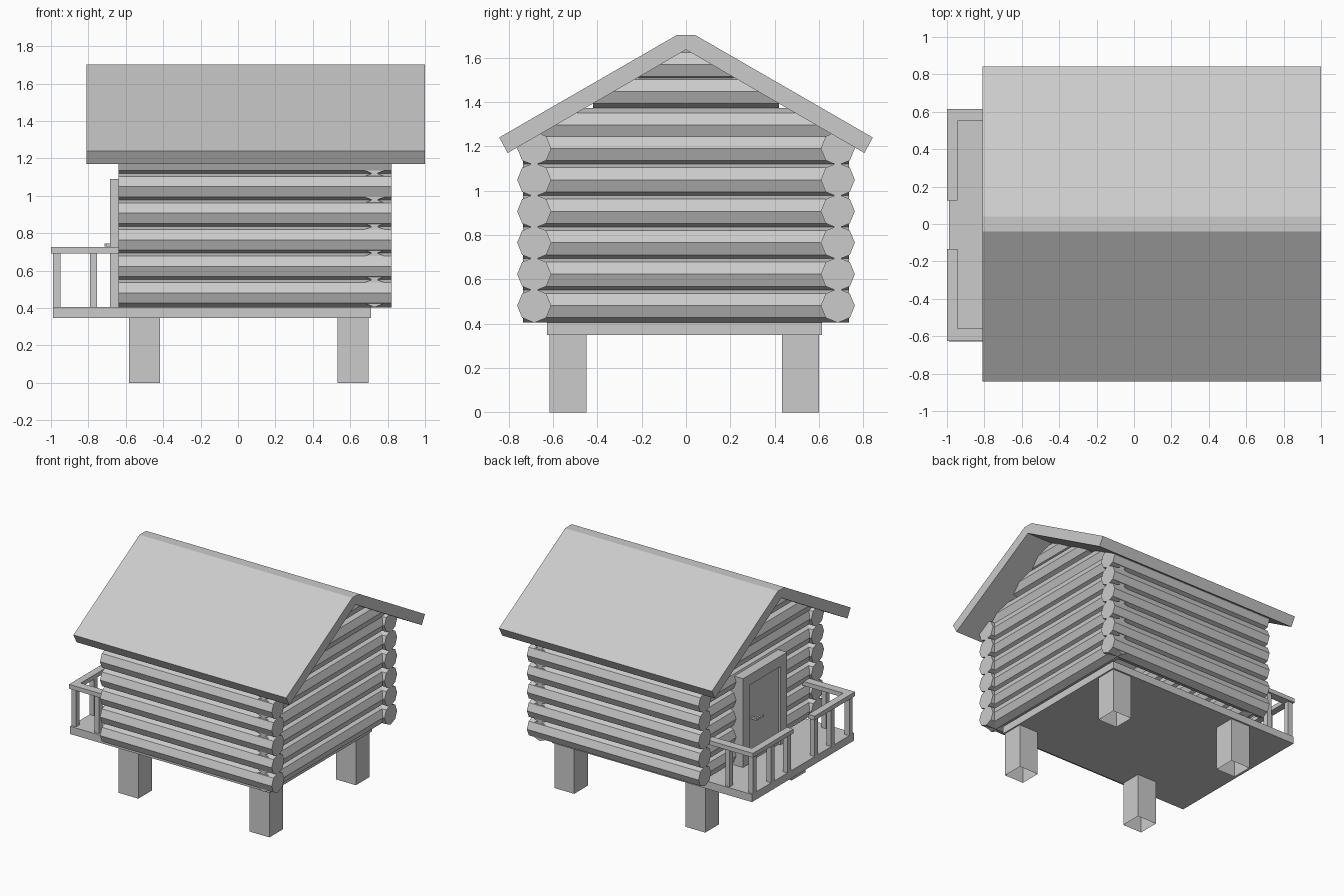
import bpy, bmesh
from math import cos, sin, pi

if "Cube" in bpy.data.objects:
    bpy.data.objects.remove(bpy.data.objects["Cube"])

R = 0.077           # log radius
PITCH = 0.142       # log spacing
SLOPE = 0.578       # roof slope


def finish(name, bm):
    bmesh.ops.recalc_face_normals(bm, faces=bm.faces[:])
    me = bpy.data.meshes.new(name)
    bm.to_mesh(me)
    bm.free()
    ob = bpy.data.objects.new(name, me)
    bpy.context.collection.objects.link(ob)
    return ob


def box(name, x0, x1, y0, y1, z0, z1, open_bottom=False):
    bm = bmesh.new()
    bmesh.ops.create_cube(bm, size=1)
    for v in bm.verts:
        v.co.x = x0 if v.co.x < 0 else x1
        v.co.y = y0 if v.co.y < 0 else y1
        v.co.z = z0 if v.co.z < 0 else z1
    ob_faces = [min(bm.faces, key=lambda f: f.calc_center_median().z)]
    bmesh.ops.recalc_face_normals(bm, faces=bm.faces[:])
    if open_bottom:
        bmesh.ops.delete(bm, geom=ob_faces, context='FACES_ONLY')
    return finish(name, bm)


def prism(name, ends):
    """Join two matching outlines into a capped solid."""
    bm = bmesh.new()
    a, b = [[bm.verts.new(p) for p in e] for e in ends]
    n = len(a)
    bm.faces.new(a)
    bm.faces.new(b[::-1])
    for i in range(n):
        bm.faces.new((a[i], b[i], b[(i + 1) % n], a[(i + 1) % n]))
    return finish(name, bm)


def octagon(c, z):
    return [(c + R * cos(i * pi / 4), z + R * sin(i * pi / 4)) for i in range(8)]


def side_log(name, y, z, x0, x1):
    prism(name, [[(x, p, q) for p, q in octagon(y, z)] for x in (x0, x1)])


def end_log(name, x, z, half):
    # ends are trimmed so they stay inside the roof slab
    prism(name, [[(p, s * min(half, (1.67 - q) / SLOPE), q)
                  for p, q in octagon(x, z)] for s in (-1, 1)])


# side and end walls of stacked logs
for i in range(6):
    z = 0.481 + i * PITCH
    for s in (-1, 1):
        side_log("side_wall_log", s * 0.685, z, -0.64, 0.82)
    end_log("rear_wall_log", 0.73, z, 0.735)
    end_log("door_wall_log", -0.55, z, 0.685)

# gable logs
for z, half in ((1.297, 0.66), (1.447, 0.42), (1.57, 0.215)):
    end_log("rear_gable_log", 0.73, z, half)
    end_log("door_gable_log", -0.55, z, half)

# roof
roof = [(-0.843, 1.24), (-0.04, 1.703), (0.04, 1.703), (0.843, 1.24),
        (0.805, 1.17), (0, 1.636), (-0.805, 1.17)]
prism("roof", [[(x, y, z) for y, z in roof] for x in (-0.81, 1.0)])

# floor platform and legs
box("floor", -0.99, 0.71, -0.627, 0.613, 0.348, 0.407)
for x in (-0.5, 0.615):
    for y in (-0.533, 0.517):
        box("leg", x - 0.084, x + 0.084, y - 0.083, y + 0.083, 0, 0.348, True)

# porch railing, mirrored about the middle of the platform
for s in (-1, 1):
    def rail(name, x0, x1, a, b, z0, z1):
        y0, y1 = sorted((s * a - 0.005, s * b - 0.005))
        box(name, x0, x1, y0, y1, z0, z1)
    rail("front_rail", -1.0, -0.945, 0.13, 0.62, 0.693, 0.726)
    rail("side_rail", -0.945, -0.6, 0.555, 0.62, 0.693, 0.726)
    for y in (0.165, 0.365, 0.585):
        rail("front_baluster", -0.99, -0.95, y - 0.02, y + 0.02, 0.407, 0.693)
    rail("side_baluster", -0.792, -0.754, 0.565, 0.605, 0.407, 0.693)

# door frame, panel and handle
Y0, Y1, ZT = -0.25, 0.285, 1.09
box("door_jamb", -0.685, -0.56, Y0, Y0 + 0.08, 0.407, ZT)
box("door_jamb", -0.685, -0.56, Y1 - 0.08, Y1, 0.407, ZT)
box("door_lintel", -0.685, -0.56, Y0 + 0.08, Y1 - 0.08, ZT - 0.08, ZT)
box("door_panel", -0.668, -0.58, Y0 + 0.08, Y1 - 0.08, 0.407, ZT - 0.08)
box("handle_stem", -0.71, -0.66, 0.145, 0.163, 0.728, 0.744)
box("handle_lever", -0.715, -0.702, 0.075, 0.163, 0.728, 0.744)
